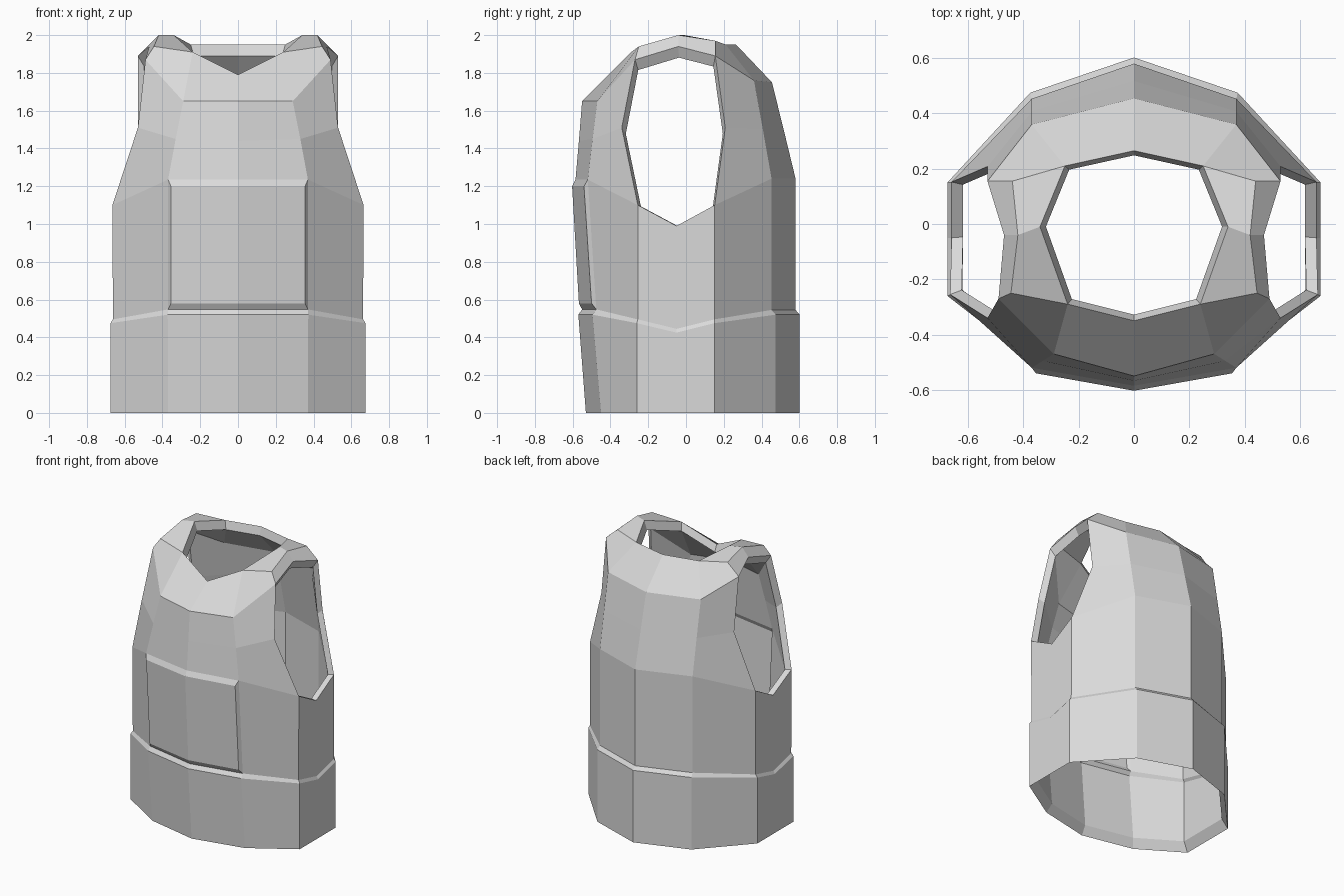
import bpy, bmesh
from mathutils import Vector

cube = bpy.data.objects.get("Cube")
if cube:
    bpy.data.objects.remove(cube, do_unlink=True)

grey = bpy.data.materials.new("plain_grey")
grey.use_nodes = True
grey.diffuse_color = (0.7, 0.7, 0.7, 1)
grey.node_tree.nodes["Principled BSDF"].inputs["Base Color"].default_value = (0.7, 0.7, 0.7, 1)

CENTRE = Vector((0, 0, 1))
LINING_SCALE = 0.937


def inner(row):
    """The same row of points on the lining, shrunk about the middle."""
    return [CENTRE + (Vector(p) - CENTRE) * LINING_SCALE for p in row]


def loft(name, rows, focus=CENTRE, toward=False, closed=False):
    """Bridge rows of points with quads, face them from (or to) focus, mirror in x."""
    bm = bmesh.new()
    grid = [[bm.verts.new(p) for p in row] for row in rows]
    for a, b in zip(grid, grid[1:]):
        n = len(a)
        for i in range(n if closed else n - 1):
            j = (i + 1) % n
            face = bm.faces.new((a[i], a[j], b[j], b[i]))
            face.normal_update()
            outward = face.normal.dot(face.calc_center_median() - Vector(focus)) > 0
            if outward == toward:
                face.normal_flip()
    mesh = bpy.data.meshes.new(name)
    bm.to_mesh(mesh)
    bm.free()
    mesh.materials.append(grey)
    obj = bpy.data.objects.new(name, mesh)
    bpy.context.collection.objects.link(obj)
    mirror = obj.modifiers.new("mirror", 'MIRROR')
    mirror.use_clip = True
    mirror.merge_threshold = 0.001


def cloth(name, rows):
    """Outer skin plus its lining."""
    loft(name, rows)
    loft(name + "_lining", [inner(row) for row in rows], toward=True)


def rim(name, row, focus, closed=False):
    """Strip joining the skin to the lining round an opening."""
    loft(name, [row, inner(row)], focus, toward=True, closed=closed)


# Rings of the left half, from front centre round to back centre
hem = [(0, -.53, 0), (.37, -.45, 0), (.675, -.26, 0), (.675, -.05, 0),
       (.675, .15, 0), (.375, .475, 0), (0, .602, 0)]
belt_top = [(0, -.57, .52), (.372, -.495, .52), (.675, -.26, .475), (.675, -.05, .425),
            (.675, .15, .475), (.375, .475, .52), (0, .602, .52)]
waist = [(0, -.55, .548), (.37, -.475, .548), (.662, -.255, .495), (.662, -.05, .445),
         (.662, .15, .495), (.37, .453, .545), (0, .58, .545)]
chest = [(0, -.585, 1.235), (.37, -.52, 1.235), (.665, -.255, 1.1), (.66, -.05, .99),
         (.66, .152, 1.1), (.37, .453, 1.24), (0, .58, 1.24)]

# Belt band with its ledge, then the lower torso beside the front panel
cloth("belt", [hem, belt_top, waist])
cloth("lower_torso", [waist[1:], chest[1:]])

# Raised front panel with bevelled border
panel_low = [(0, -.567, .58), (.355, -.5, .58)]
panel_high = [(0, -.603, 1.2), (.355, -.54, 1.2)]
cloth("front_panel", [waist[:2], panel_low, panel_high, chest[:2]])
cloth("panel_side", [[waist[1], chest[1]], [panel_low[1], panel_high[1]]])

# Shoulder strap rows: neck edge, ridge, armhole edge
strap_front = [(.24, -.29, 1.91), (.445, -.25, 1.94), (.49, -.27, 1.87)]
strap_top = [(.34, -.01, 2.0), (.42, -.04, 2.0), (.47, -.04, 1.94)]
strap_back = [(.25, .21, 1.95), (.44, .155, 1.97), (.53, .155, 1.89)]
cloth("shoulder_strap", [strap_front, strap_top, strap_back])

# Upper front and upper back
arm_front = (.53, -.34, 1.51)
arm_back = (.53, .208, 1.51)
neck_front = (0, -.35, 1.79)
neck_back = (0, .265, 1.95)
cloth("upper_front", [chest[:3],
                      [(0, -.567, 1.44), (.33, -.495, 1.45), arm_front],
                      [(0, -.55, 1.65), (.29, -.47, 1.65), strap_front[2]],
                      [neck_front, strap_front[0], strap_front[1]]])
cloth("upper_back", [chest[4:],
                     [arm_back, (.37, .407, 1.5), (0, .517, 1.5)],
                     [strap_back[2], (.37, .36, 1.76), (0, .455, 1.75)],
                     [strap_back[1], strap_back[0], neck_back]])

# Rims at the hem, neck and armholes
rim("hem_rim", hem, focus=(0, 0, -5))
rim("neck_rim", [neck_front, strap_front[0], strap_top[0], strap_back[0], neck_back],
    focus=(0, -.04, 1.88))
rim("armhole_rim", [chest[3], chest[2], arm_front, strap_front[2], strap_top[2],
                    strap_back[2], arm_back, chest[4]],
    focus=(.57, -.06, 1.45), closed=True)
